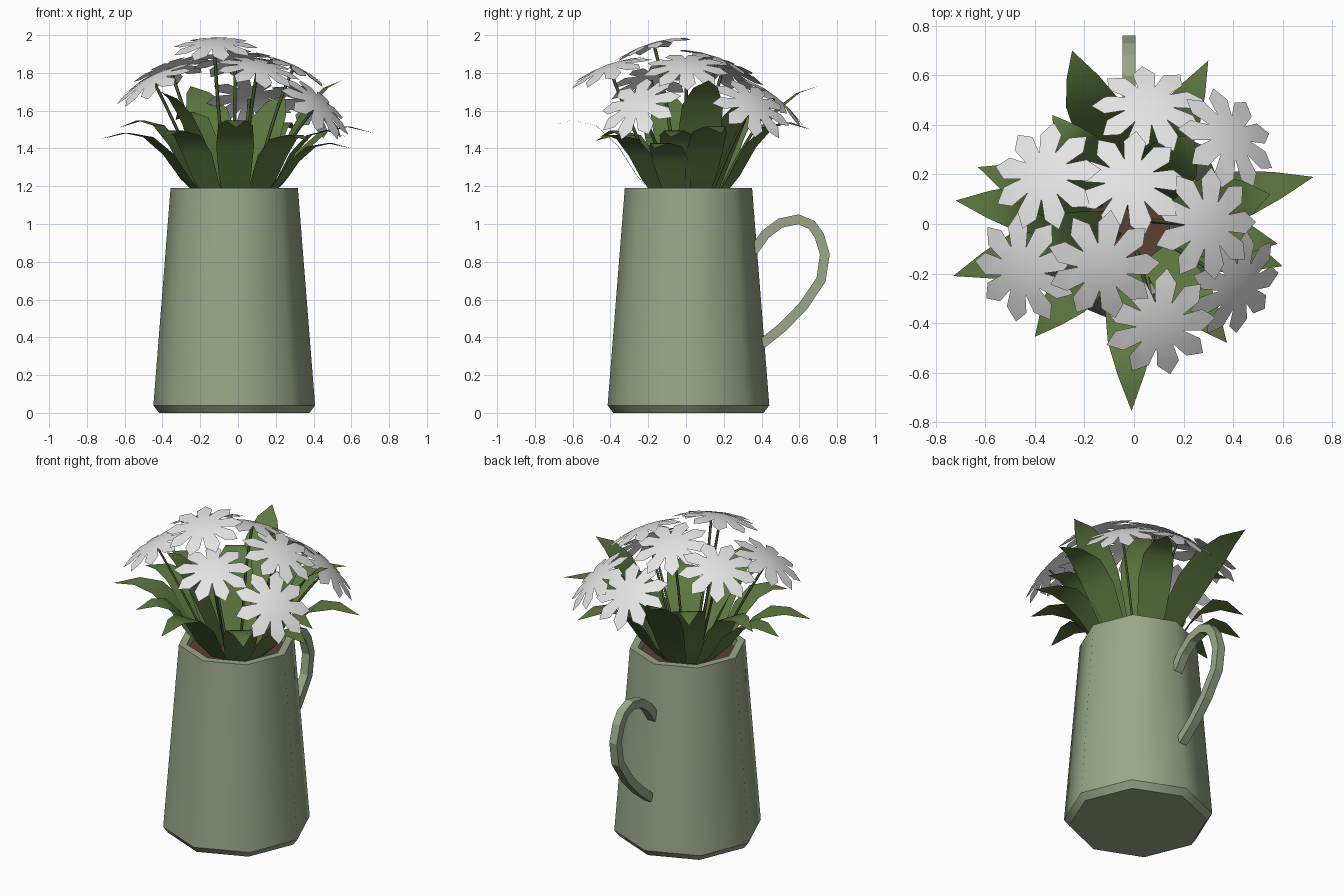
import bpy, bmesh, math
from mathutils import Vector

if "Cube" in bpy.data.objects:
    bpy.data.objects.remove(bpy.data.objects["Cube"])


def material(name, rgb):
    m = bpy.data.materials.new(name)
    m.diffuse_color = (*rgb, 1)
    m.use_nodes = True
    m.node_tree.nodes["Principled BSDF"].inputs["Base Color"].default_value = m.diffuse_color
    return m


SAGE = material("sage_glaze", (0.32, 0.39, 0.245))
WHITE = material("petal_white", (0.78, 0.78, 0.78))
LEAF = material("leaf_green", (0.112, 0.195, 0.052))
STEM = material("stem_green", (0.06, 0.10, 0.03))
SOIL = material("soil_brown", (0.105, 0.05, 0.034))
CX, CY = -0.02, 0.013  # axis of the pitcher


def build(name, verts, faces, mat, smooth=True, outward=False):
    me = bpy.data.meshes.new(name)
    me.from_pydata([tuple(v) for v in verts], [], faces)
    if outward:
        bm = bmesh.new()
        bm.from_mesh(me)
        bmesh.ops.recalc_face_normals(bm, faces=bm.faces)
        bm.to_mesh(me)
        bm.free()
    me.materials.append(mat)
    for p in me.polygons:
        p.use_smooth = smooth
    ob = bpy.data.objects.new(name, me)
    bpy.context.collection.objects.link(ob)
    return ob


def bridge(rings, n):
    return [(r * n + i, r * n + (i + 1) % n, (r + 1) * n + (i + 1) % n, (r + 1) * n + i)
            for r in range(rings - 1) for i in range(n)]


def octagon(r, z):
    return [(CX + r * math.cos(i * math.pi / 4), CY + r * math.sin(i * math.pi / 4), z)
            for i in range(8)]


# Pitcher body: eight sides, chamfered foot, thick rim, closed inner floor
profile = [(0.398, 0), (0.428, 0.04), (0.337, 1.19), (0.29, 1.19), (0.286, 1.08)]
verts = [v for r, z in profile for v in octagon(r, z)]
last = (len(profile) - 1) * 8
faces = bridge(len(profile), 8) + [tuple(range(7, -1, -1)), tuple(range(last, last + 8))]
body = build("pitcher_body", verts, faces, SAGE, outward=True)
for e in body.data.edges:
    a, b = (body.data.vertices[i].co.z for i in e.vertices)
    e.use_edge_sharp = abs(a - b) < 1e-4

# Soil
build("soil", octagon(0.289, 1.14), [tuple(range(8))], SOIL, False)

# Handle: rectangular section swept along a loop in the y-z plane
path = [Vector(p) for p in [(0.355, 0.855), (0.42, 0.945), (0.50, 1.005), (0.595, 1.025),
                            (0.665, 0.995), (0.705, 0.94), (0.735, 0.84), (0.715, 0.705),
                            (0.62, 0.565), (0.51, 0.452), (0.40, 0.365)]]
verts = []
for i, p in enumerate(path):
    t = (path[min(i + 1, len(path) - 1)] - path[max(i - 1, 0)]).normalized()
    nrm = Vector((-t.y, t.x)) * 0.026
    for sx, sn in ((-1, -1), (1, -1), (1, 1), (-1, 1)):
        q = p + nrm * sn
        verts.append((CX + 0.026 * sx, q.x, q.y))
e = len(verts)
build("handle", verts, bridge(len(path), 4) + [(3, 2, 1, 0), (e - 4, e - 3, e - 2, e - 1)],
      SAGE, False, True)


# Flowers: slightly domed nine-petal sheets on bent stems
def flower(k, pos, normal, petals=9):
    pos, n = Vector(pos), Vector(normal).normalized()
    rot = n.to_track_quat('Z', 'Y')
    step = 2 * math.pi / petals

    def pt(r, a):
        return pos + rot @ Vector((r * math.cos(a), r * math.sin(a), 0.012 - 0.75 * r * r))

    verts, faces = [pt(0, 0)], []
    for i in range(petals):
        a = (i + 0.2 * k) * step
        verts += [pt(0.1, a - step / 2), pt(0.182, a - 0.36 * step),
                  pt(0.231, a), pt(0.182, a + 0.36 * step)]
    for i in range(petals):
        b, nxt = 1 + 4 * i, 1 + 4 * ((i + 1) % petals)
        faces += [(0, b, nxt), (b, b + 1, b + 3, nxt), (b + 1, b + 2, b + 3)]
    build(f"flower_{k}", verts, faces, WHITE)

    # stem: quadratic bend from soil into the flower's back
    p0 = Vector((CX + pos.x * 0.3, CY + pos.y * 0.3, 1.12))
    p1 = pos - n * 0.25
    side, verts, seg = 0.009, [], 6
    for j in range(seg + 1):
        t = j / seg
        c = p0 * (1 - t) ** 2 + p1 * 2 * t * (1 - t) + pos * t * t
        verts += [c + Vector((side * math.cos(a), side * math.sin(a), 0))
                  for a in (0, math.pi / 2, math.pi, 1.5 * math.pi)]
    build(f"stem_{k}", verts, bridge(seg + 1, 4), STEM)


for k, (pos, nrm) in enumerate([
        ((0.06, 0.475, 1.66), (0.05, 0.62, 0.77)),
        ((0.385, 0.35, 1.625), (0.54, 0.42, 0.72)),
        ((-0.36, 0.195, 1.82), (-0.33, 0.28, 0.90)),
        ((-0.015, 0.17, 1.87), (0.0, 0.35, 0.94)),
        ((0.295, 0.0, 1.83), (0.42, 0.0, 0.90)),
        ((-0.45, -0.185, 1.76), (-0.46, -0.22, 0.86)),
        ((-0.125, -0.17, 1.95), (-0.03, -0.28, 0.96)),
        ((0.105, -0.405, 1.825), (0.17, -0.33, 0.93)),
        ((0.42, -0.25, 1.63), (0.62, -0.37, 0.70))]):
    flower(k, pos, nrm)


# Leaves: low tips arch over, high tips stand up; heading can differ from the tip
ARCH = [(0, 0, 0.06), (0.2, 0.35, 0.085), (0.36, 0.75, 0.10),
        (0.55, 1.03, 0.092), (0.76, 1.10, 0.055), (1, 1, 0)]
TALL = [(0, 0, 0.07), (0.2, 0.3, 0.095), (0.4, 0.58, 0.115),
        (0.6, 0.80, 0.11), (0.8, 0.94, 0.065), (1, 1, 0)]


def leaf(k, tip, heading=None, start=0.15):
    tip = Vector(tip)
    d = Vector((*heading, 0)) if heading else Vector((tip.x - CX, tip.y - CY, 0))
    d.normalize()
    base = Vector((CX, CY, 1.12)) + d * start
    side = Vector((-d.y, d.x, 0))
    verts = []
    for f, h, w in (TALL if tip.z > 1.6 else ARCH):
        c = base.lerp(tip, f)
        c.z = base.z + (tip.z - base.z) * h
        verts += [c - side * w, c + side * w] if w else [c]
    n = len(verts)
    faces = [(i, i + 2, i + 3, i + 1) for i in range(0, n - 3, 2)]
    faces.append((n - 3, n - 1, n - 2))
    build(f"leaf_{k}", verts, faces, LEAF)


for k, args in enumerate([
        ((-0.25, 0.70, 1.73), (-0.12, 1)), ((0.30, 0.66, 1.50), (0.35, 1)),
        ((0.725, 0.19, 1.48),), ((0.60, -0.17, 1.40),), ((0.58, -0.08, 1.46),),
        ((0.375, -0.48, 1.44),), ((-0.01, -0.755, 1.51),), ((-0.40, -0.455, 1.46),),
        ((-0.73, -0.21, 1.45),), ((-0.72, 0.095, 1.45),), ((-0.63, 0.23, 1.51),),
        ((-0.33, 0.44, 1.55),), ((0.55, 0.12, 1.76),),
        # inner upright leaves hidden below the flowers
        ((0.24, 0.36, 1.68), None, 0.12), ((-0.41, -0.13, 1.70), None, 0.08)]):
    leaf(k, *args)
